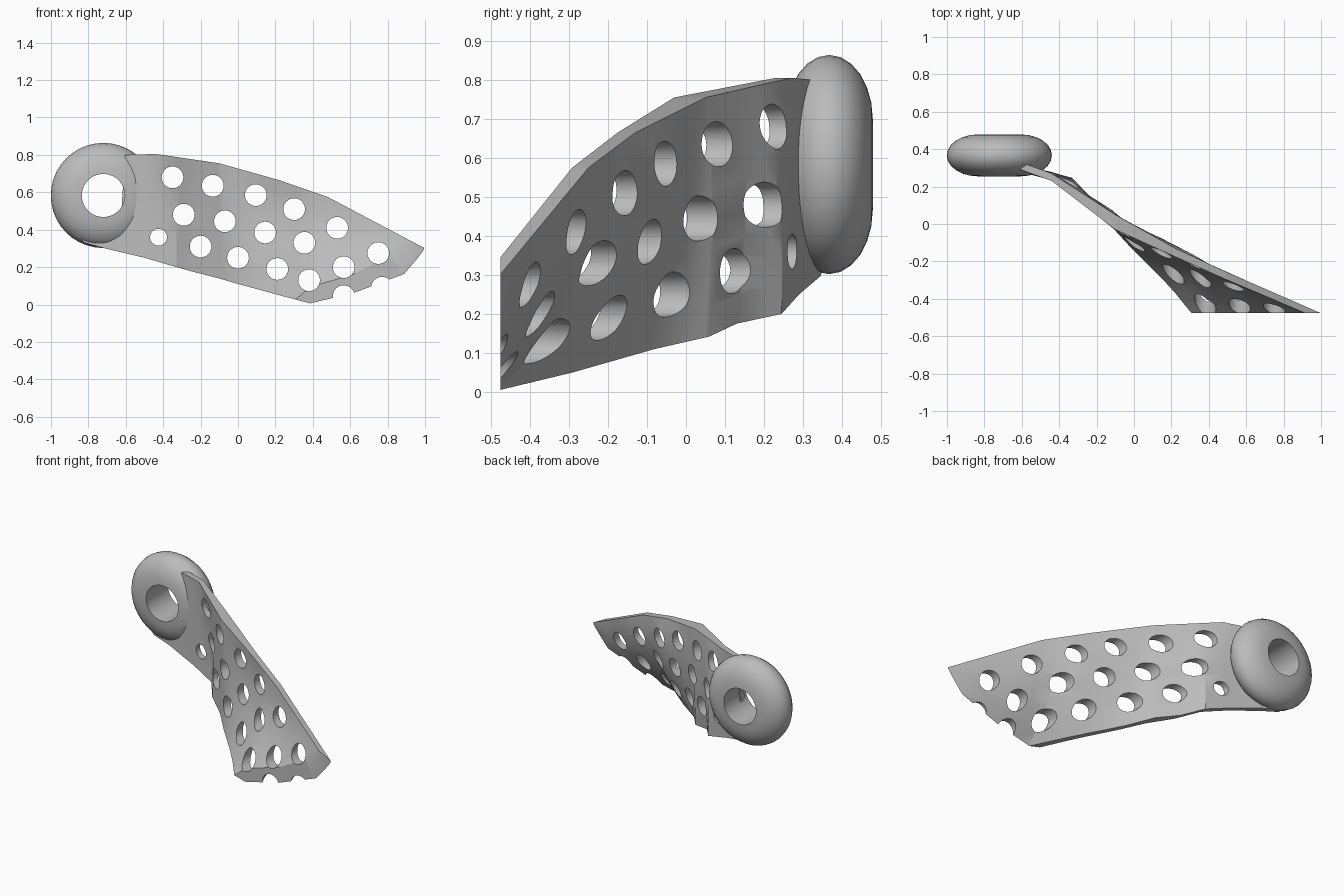
import bpy, bmesh, math
from mathutils import Matrix

cube = bpy.data.objects.get("Cube")
if cube:
    bpy.data.objects.remove(cube, do_unlink=True)

grey = bpy.data.materials.new("plain grey")
grey.use_nodes = True
grey.diffuse_color = (0.5, 0.5, 0.5, 1)
bsdf = next(n for n in grey.node_tree.nodes if n.type == 'BSDF_PRINCIPLED')
bsdf.inputs["Base Color"].default_value = (0.5, 0.5, 0.5, 1)


def make_object(name, bm):
    bmesh.ops.recalc_face_normals(bm, faces=bm.faces)
    mesh = bpy.data.meshes.new(name)
    bm.to_mesh(mesh)
    bm.free()
    mesh.materials.append(grey)
    obj = bpy.data.objects.new(name, mesh)
    bpy.context.scene.collection.objects.link(obj)
    return obj


def smooth(obj, degrees):
    bpy.ops.object.select_all(action='DESELECT')
    obj.select_set(True)
    bpy.context.view_layer.objects.active = obj
    bpy.ops.object.shade_smooth_by_angle(angle=math.radians(degrees))


def sample(points, x):
    """Piecewise linear lookup of the values stored after each x."""
    if x <= points[0][0]:
        return points[0][1:]
    for a, b in zip(points, points[1:]):
        if x <= b[0]:
            f = (x - a[0]) / (b[0] - a[0])
            return tuple(p + (q - p) * f for p, q in zip(a[1:], b[1:]))
    return points[-1][1:]


# Mounting ring: half-elliptical section turned around the y axis
def build_ring(centre, bore, outer, half_width, steps=12, segments=40):
    bm = bmesh.new()
    loops = []
    for i in range(segments):
        turn = 2 * math.pi * i / segments
        loop = []
        for j in range(steps + 1):
            a = math.pi * (j / steps - 0.5)
            r = bore + (outer - bore) * math.cos(a)
            loop.append(bm.verts.new((centre[0] + r * math.cos(turn),
                                      centre[1] + half_width * math.sin(a),
                                      centre[2] + r * math.sin(turn))))
        loops.append(loop)
    for i in range(segments):
        p, q = loops[i], loops[(i + 1) % segments]
        for j in range(steps + 1):
            k = (j + 1) % (steps + 1)
            bm.faces.new((p[j], p[k], q[k], q[j]))
    return make_object("mounting_ring", bm)


ring = build_ring((-0.72, 0.367, 0.583), 0.115, 0.281, 0.112)
smooth(ring, 35)

# Blade edges on its back face as (x, z, y)
CLIP = -0.475
LOW = CLIP - 0.002
top_edge = [(-.86, .41, .36), (-.7, .42, .345), (-.625, .47, .33),
            (-.605, .8, .33), (-.44, .805, .27), (-.1, .755, .05),
            (.22, .665, -.13), (.48, .575, -.25), (1, .3, LOW)]
bottom_edge = [(-.86, .37, .36), (-.82, .33, .355), (-.7, .297, .345),
               (-.5, .25, .29), (-.33, .2, .245), (-.24, .175, .13),
               (-.11, .142, .06), (0, .11, -.08), (.22, .05, -.29),
               (.39, .005, LOW), (.62, .06, LOW), (.89, .16, LOW),
               (.95, .23, LOW), (1, .293, LOW)]
# Bow of the face and thickness along each edge as (x, amount)
bow = [(-.5, 0), (-.3, .02), (-.07, .01), (.145, .06), (.3, .09),
       (.5, .065), (.75, .02), (1, 0)]
top_thick = [(-.44, .04), (-.1, .08), (.22, .045), (1, .035)]
bottom_thick = [(-.44, .04), (-.24, .05), (-.11, .085), (.05, .055),
                (.3, .09), (1, .06)]


def build_blade(rows=8):
    bm = bmesh.new()
    stations = sorted({p[0] for p in top_edge + bottom_edge + bow})
    loops = []
    for x in stations:
        zt, yt = sample(top_edge, x)
        zb, yb = sample(bottom_edge, x)
        k, = sample(bow, x)
        dt, = sample(top_thick, x)
        db, = sample(bottom_thick, x)
        back, front = [], []
        for j in range(rows + 1):
            t = j / rows
            z = zt + (zb - zt) * t
            y = yt + (yb - yt) * t + 4 * k * t * (1 - t)
            back.append(bm.verts.new((x, y, z)))
            front.append(bm.verts.new((x, y - dt - (db - dt) * t, z)))
        loops.append(back + front[::-1])
    count = len(loops[0])
    for p, q in zip(loops, loops[1:]):
        for j in range(count):
            k = (j + 1) % count
            bm.faces.new((p[j], p[k], q[k], q[j]))
    # Close both ends with strips of quads
    for loop in (loops[0], loops[-1]):
        for j in range(rows):
            bm.faces.new((loop[j], loop[j + 1], loop[-j - 2], loop[-j - 1]))
    bmesh.ops.triangulate(bm, faces=bm.faces)
    # Flat cut at the free end
    cut = bmesh.ops.bisect_plane(
        bm, geom=bm.verts[:] + bm.edges[:] + bm.faces[:],
        plane_co=(0, CLIP, 0), plane_no=(0, 1, 0), clear_inner=True)
    bmesh.ops.holes_fill(bm, edges=[e for e in bm.edges if e.is_boundary])
    bmesh.ops.triangulate(bm, faces=bm.faces)
    return make_object("perforated_blade", bm)


blade = build_blade()

# Rows of round holes drilled straight along y
holes = [(-.35, .68), (-.135, .635), (.095, .585), (.3, .51), (.53, .41),
         (.75, .275), (-.29, .48), (-.07, .445), (.145, .385), (.355, .33),
         (.565, .2), (.77, .09), (-.2, .31), (0, .25), (.21, .19),
         (.38, .13), (.565, .045)]
bm = bmesh.new()
for x, z, r in [(x, z, .058) for x, z in holes] + [(-.425, .36, .045)]:
    bmesh.ops.create_cone(
        bm, cap_ends=True, segments=32, radius1=r, radius2=r, depth=2,
        matrix=Matrix.Translation((x, 0, z)) @ Matrix.Rotation(math.pi / 2, 4, 'X'))
cutter = make_object("hole_cutter", bm)
cutter.hide_render = True

drill = blade.modifiers.new("drill", 'BOOLEAN')
drill.operation = 'DIFFERENCE'
drill.solver = 'EXACT'
drill.object = cutter
bpy.context.view_layer.update()
evaluated = blade.evaluated_get(bpy.context.evaluated_depsgraph_get())
drilled = bpy.data.meshes.new_from_object(evaluated)
blade.modifiers.clear()
blade.data = drilled
bpy.data.objects.remove(cutter, do_unlink=True)
smooth(blade, 25)
